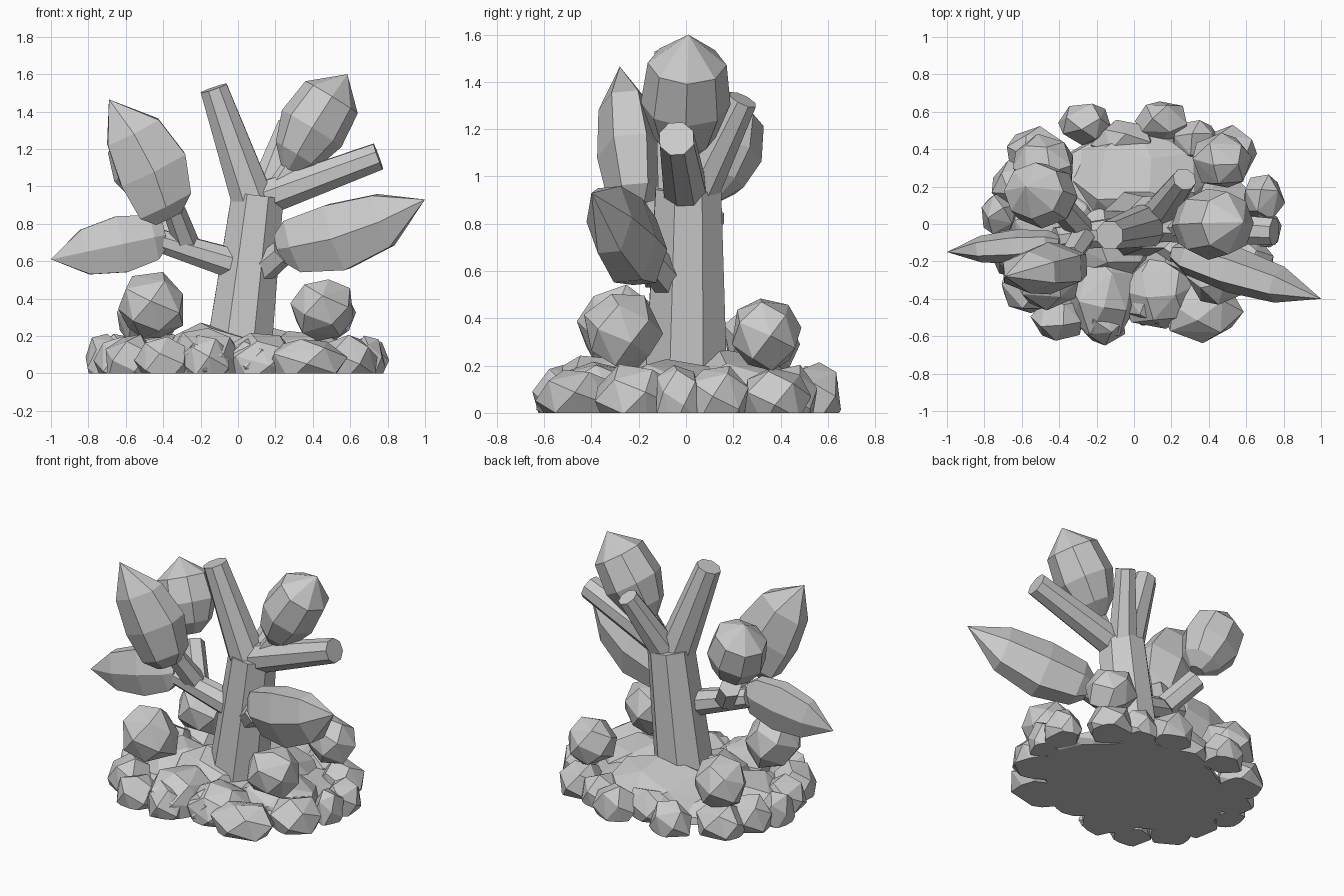
import bpy, bmesh, math, random
from mathutils import Vector

if "Cube" in bpy.data.objects:
    bpy.data.objects.remove(bpy.data.objects["Cube"])

random.seed(4)
grey = bpy.data.materials.new("plain grey")
grey.diffuse_color = (0.6, 0.6, 0.6, 1)
grey.use_nodes = True
grey.node_tree.nodes["Principled BSDF"].inputs["Base Color"].default_value = grey.diffuse_color


def finish(name, bm):
    bmesh.ops.recalc_face_normals(bm, faces=bm.faces[:])
    me = bpy.data.meshes.new(name)
    bm.to_mesh(me)
    bm.free()
    me.materials.append(grey)
    ob = bpy.data.objects.new(name, me)
    bpy.context.collection.objects.link(ob)
    return ob


def frame(axis, hint):
    """Two directions square to the axis; the first is nearest the hint."""
    n = (hint - axis * hint.dot(axis)).normalized()
    return n, axis.cross(n).normalized()


def loft(name, rings):
    bm = bmesh.new()
    vr = [[bm.verts.new(p) for p in r] for r in rings]
    k = len(vr[0])
    for a, b in zip(vr, vr[1:]):
        for i in range(k):
            bm.faces.new((a[i], a[(i + 1) % k], b[(i + 1) % k], b[i]))
    bm.faces.new(vr[0][::-1])
    bm.faces.new(vr[-1])
    bmesh.ops.remove_doubles(bm, verts=bm.verts[:], dist=0.0005)
    return finish(name, bm)


def branch(name, a, b, r0, r1, sides=8):
    a, b = Vector(a), Vector(b)
    n, w = frame((b - a).normalized(), Vector((0, 1, 0.05)))
    ang = [(i + 0.5) * math.tau / sides for i in range(sides)]
    loft(name, [[p + (n * math.cos(t) + w * math.sin(t)) * r for t in ang]
                for p, r in ((a, r0), (b, r1))])


SLIM = ((0, .4), (.1, .8), (.38, 1), (.7, .8), (1, .0))
FAT = ((0, .25), (.15, .7), (.42, 1), (.75, .88), (1, .0))


def leaf(name, base, tip, wide, thick, bend=0, profile=SLIM, sides=6):
    base, tip = Vector(base), Vector(tip)
    n, w = frame((tip - base).normalized(), Vector((0, 1, 0)))
    rings = []
    for t, f in profile:
        c = base.lerp(tip, t) + w * bend * math.sin(t * math.pi)
        rings.append([c + (n * math.cos(i * math.tau / sides) * thick
                           + w * math.sin(i * math.tau / sides) * wide * 1.1) * f
                      for i in range(sides)])
    ob = loft(name, rings)
    bm = bmesh.new()
    bm.from_mesh(ob.data)
    bmesh.ops.triangulate(bm, faces=[f for f in bm.faces if f.calc_area() > .01])
    bm.to_mesh(ob.data)
    bm.free()


def rock(name, c, size, count=22):
    """Faceted boulder: hull of jittered, evenly spread points, cut flat at z = 0."""
    bm = bmesh.new()
    spin = random.random() * 6
    for i in range(count):
        z = 1 - 2 * (i + .5) / count
        r = math.sqrt(1 - z * z)
        a = i * 2.39996 + spin
        j = random.uniform(1.0, 1.12)
        bm.verts.new((c[0] + r * math.cos(a) * size[0] * j,
                      c[1] + r * math.sin(a) * size[1] * j,
                      c[2] + z * size[2] * j))
    bmesh.ops.convex_hull(bm, input=bm.verts[:])
    loose = [v for v in bm.verts if not v.link_faces]
    bmesh.ops.delete(bm, geom=loose, context='VERTS')
    bmesh.ops.bisect_plane(bm, geom=bm.verts[:] + bm.edges[:] + bm.faces[:],
                           plane_co=(0, 0, 0), plane_no=(0, 0, 1), clear_inner=True)
    edges = [e for e in bm.edges if e.is_boundary]
    if edges:
        bmesh.ops.holes_fill(bm, edges=edges, sides=0)
    finish(name, bm)


# Trunk and branches
branch("trunk", (0.0, 0, .08), (.105, .01, .95), .19, .15)
branch("upper_left_branch", (.1, 0, .86), (-.13, -.06, 1.525), .125, .079)
branch("right_branch", (.1, 0, .92), (.75, -.04, 1.16), .1, .078)
branch("back_branch", (.11, .02, .88), (.27, .24, 1.325), .1, .065)
branch("left_branch", (.03, -.03, .57), (-.42, -.08, .71), .09, .065)
branch("left_leaf_stub", (-.27, -.06, .68), (-.34, -.17, .87), .07, .06, 6)
branch("back_left_stub", (-.28, -.03, .68), (-.41, .11, .85), .07, .07, 6)
branch("lower_right_stub", (.08, -.03, .51), (.24, -.15, .65), .08, .07, 6)
branch("upper_right_stub", (.2, -.02, .98), (.3, -.01, 1.14), .055, .045, 6)

# Leaves
leaf("left_leaf", (-.39, -.1, .74), (-1, -.15, .61), .16, .09)
leaf("right_leaf", (.22, -.15, .67), (1, -.4, .93), .19, .125, -.045)
leaf("upper_left_leaf", (-.37, -.21, .83), (-.69, -.28, 1.465), .2, .14, -.045)
leaf("upper_right_leaf", (.27, -.01, 1.09), (.585, .01, 1.6), .17, .19, .01, FAT, 8)
leaf("back_left_leaf", (-.41, .11, .91), (-.58, .2, 1.35), .175, .175, 0, FAT, 8)

# Mound of broad stones under the trunk
for c, s in (((0, 0, .03), (.66, .5, .14)), ((.03, .22, .06), (.38, .27, .2)),
             ((-.17, -.37, .06), (.19, .26, .19)), ((.12, -.36, .05), (.2, .2, .17)),
             ((-.14, -.1, .08), (.27, .2, .18)), ((.36, -.08, .05), (.28, .25, .17)),
             ((-.42, -.02, .05), (.25, .25, .16))):
    rock("mound_stone", c, s, 22)

# Four round boulders resting on top
for c, r in (((-.46, -.28, .355), .178), ((.455, -.27, .345), .165),
             ((.47, .34, .335), .155), ((-.48, .32, .3), .165)):
    rock("round_boulder", c, (r, r * .96, r), 18)

# Outer ring of stones
ring = ((-.26, .54, .14, .11), (.15, .55, .14, .11), (-.53, .38, .16, .14),
        (.51, .38, .14, .14), (.69, .14, .11, .13), (.7, -.03, .09, .1),
        (-.72, .05, .1, .12), (-.63, .2, .13, .14), (-.63, -.15, .14, .14),
        (-.57, -.34, .14, .14), (-.4, -.5, .14, .12), (-.17, -.52, .13, .12),
        (.36, -.46, .21, .17), (.59, -.22, .16, .17),
        (.08, -.43, .15, .11), (-.05, .44, .17, .11), (.33, .44, .13, .12))
for x, y, rx, ry in ring:
    rock("ring_stone", (x, y, .06), (rx, ry, random.uniform(.13, .15)), 16)
